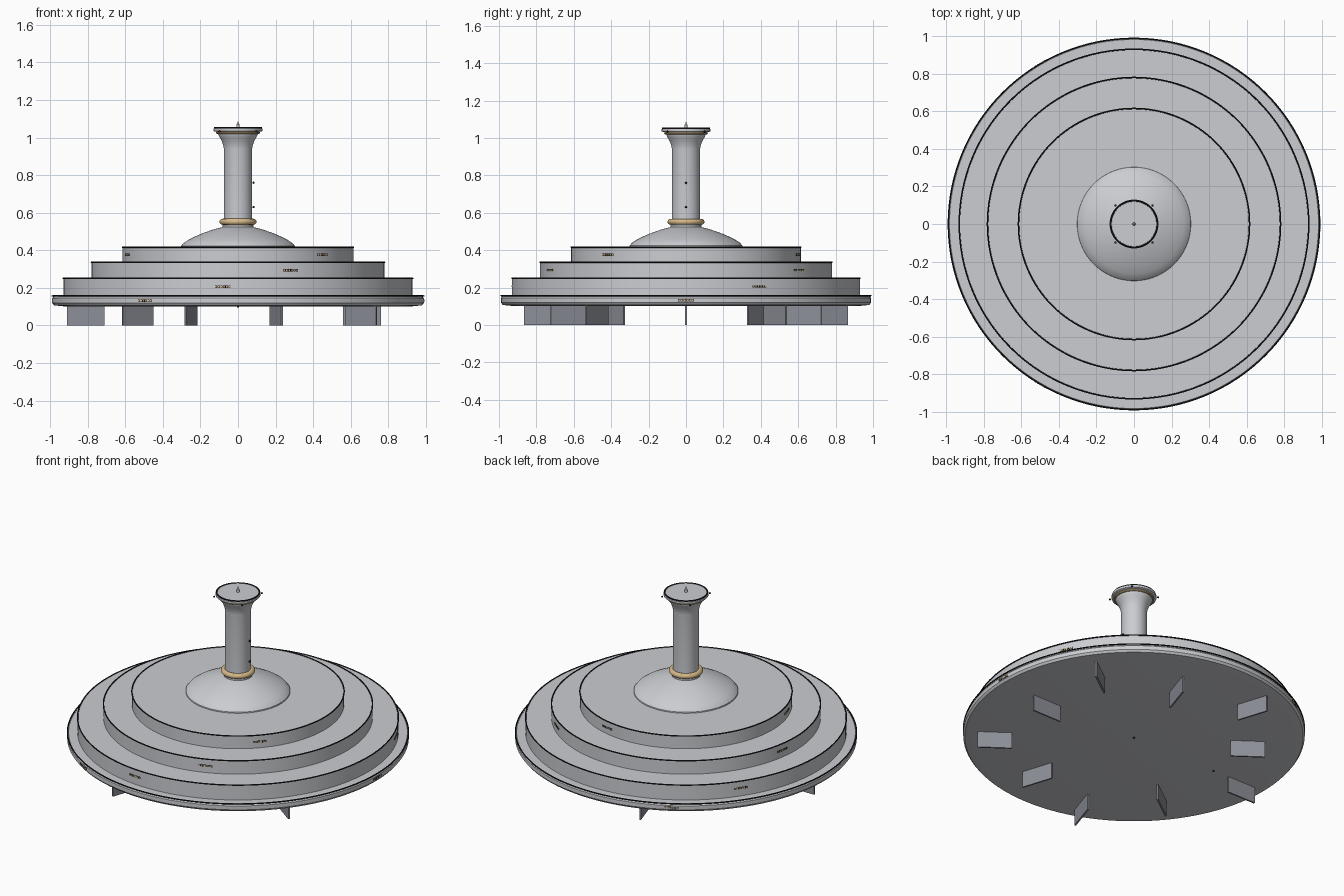
import bpy, math
from math import cos, sin, radians, pi

if "Cube" in bpy.data.objects:
    bpy.data.objects.remove(bpy.data.objects["Cube"])


def mat(name, r, g, b):
    m = bpy.data.materials.new(name)
    m.diffuse_color = (r, g, b, 1)
    m.use_nodes = True
    m.node_tree.nodes["Principled BSDF"].inputs["Base Color"].default_value = m.diffuse_color
    return m


HULL = mat("hull grey", 0.60, 0.61, 0.64)
FIN = mat("fin grey", 0.27, 0.28, 0.32)
DARK = mat("dark trim", 0.012, 0.012, 0.015)
GOLD = mat("pale gold", 0.68, 0.50, 0.25)


def finish(ob, name, m, smooth=True):
    ob.name = name
    ob.data.materials.clear()
    ob.data.materials.append(m)
    if smooth:
        bpy.ops.object.select_all(action='DESELECT')
        ob.select_set(True)
        bpy.context.view_layer.objects.active = ob
        bpy.ops.object.shade_smooth_by_angle(angle=radians(30))
    return ob


def lathe(name, profile, m, n=96):
    """Spin (radius, z) points, listed from bottom to top, into a closed solid."""
    verts = [(r * cos(2 * pi * i / n), r * sin(2 * pi * i / n), z)
             for r, z in profile for i in range(n)]
    faces = [(k * n + i, k * n + (i + 1) % n, (k + 1) * n + (i + 1) % n, (k + 1) * n + i)
             for k in range(len(profile) - 1) for i in range(n)]
    faces.append(tuple(reversed(range(n))))
    faces.append(tuple(range((len(profile) - 1) * n, len(profile) * n)))
    me = bpy.data.meshes.new(name)
    me.from_pydata(verts, [], faces)
    ob = bpy.data.objects.new(name, me)
    bpy.context.collection.objects.link(ob)
    return finish(ob, name, m)


def ring(name, r, z, thick, m, n=128, sides=8):
    bpy.ops.mesh.primitive_torus_add(major_radius=r, minor_radius=thick, location=(0, 0, z),
                                     major_segments=n, minor_segments=sides)
    return finish(bpy.context.object, name, m)


def box(name, r, ang, z, size, m):
    """Box at a polar position, its x side pointing outwards."""
    a = radians(ang)
    bpy.ops.mesh.primitive_cube_add(size=1, location=(r * cos(a), r * sin(a), z),
                                    rotation=(0, 0, a))
    ob = bpy.context.object
    ob.scale = size
    return finish(ob, name, m, False)


def bead(name, loc, r=0.006):
    bpy.ops.mesh.primitive_uv_sphere_add(radius=r, location=loc, segments=12, ring_count=8)
    return finish(bpy.context.object, name, DARK)


# Base rim and three stacked tiers, each with a dark edge line
lathe("base_rim", [(0.93, 0.102), (0.98, 0.107), (0.99, 0.12), (0.99, 0.145), (0.982, 0.155)], HULL, 128)
ring("base_rim_trim", 0.988, 0.157, 0.004, DARK)
tiers = [(0.93, 0.150, 0.250), (0.78, 0.245, 0.336), (0.615, 0.330, 0.417)]
for i, (r, z0, z1) in enumerate(tiers, 1):
    lathe(f"tier_{i}", [(r, z0), (r, z1)], HULL, 128)
    ring(f"tier_{i}_trim", r, z1, 0.004, DARK)

# Dome
lathe("dome", [(0.303, 0.414), (0.302, 0.424), (0.29, 0.438), (0.265, 0.455), (0.225, 0.475),
               (0.18, 0.494), (0.13, 0.511), (0.085, 0.523), (0.07, 0.526)], HULL)

# Column with flared head, collar rings and cap
lathe("column", [(0.083, 0.515), (0.083, 0.535), (0.075, 0.545), (0.075, 0.94), (0.079, 0.96),
                 (0.088, 0.985), (0.1, 1.005), (0.107, 1.022), (0.107, 1.035)], HULL, 64)
ring("column_collar", 0.083, 0.552, 0.016, GOLD, 64, 12)
ring("head_collar", 0.11, 1.026, 0.007, GOLD, 64)
lathe("cap", [(0.122, 1.031), (0.13, 1.035), (0.13, 1.047), (0.124, 1.052)], HULL, 64)
ring("cap_trim", 0.124, 1.051, 0.005, DARK, 64)
lathe("antenna", [(0.008, 1.05), (0.008, 1.07), (0.003, 1.076), (0.003, 1.085)], HULL, 16)

# Small lamps on column, cap and underside
for z in (0.63, 0.76):
    bead("column_lamp", (0.083, 0, z))
for k in range(4):
    a = radians(45 + 90 * k)
    bead("cap_lamp", (0.14 * cos(a), 0.14 * sin(a), 1.033))
bead("underside_centre_lamp", (0, 0, 0.101))
bead("underside_lamp", (-0.6, 0, 0.101))

# Ten radial fins under the disc, alternating inner and outer
for k in range(10):
    box("landing_fin", 0.81 if k % 2 else 0.66, 36 * k, 0.053, (0.2, 0.01, 0.106), FIN)

# Window rows: three groups of six on the rim and on each tier
rows = [(0.99, 0.132, 0), (0.93, 0.206, 25), (0.78, 0.294, 51), (0.615, 0.376, 77)]
for r, z, start in rows:
    for g in range(3):
        for i in range(6):
            ang = start + 120 * g + math.degrees((i - 2.5) * 0.0145 / r)
            box("window_frame", r, ang, z, (0.003, 0.012, 0.012), DARK)
            box("window", r, ang, z, (0.006, 0.008, 0.008), GOLD)
